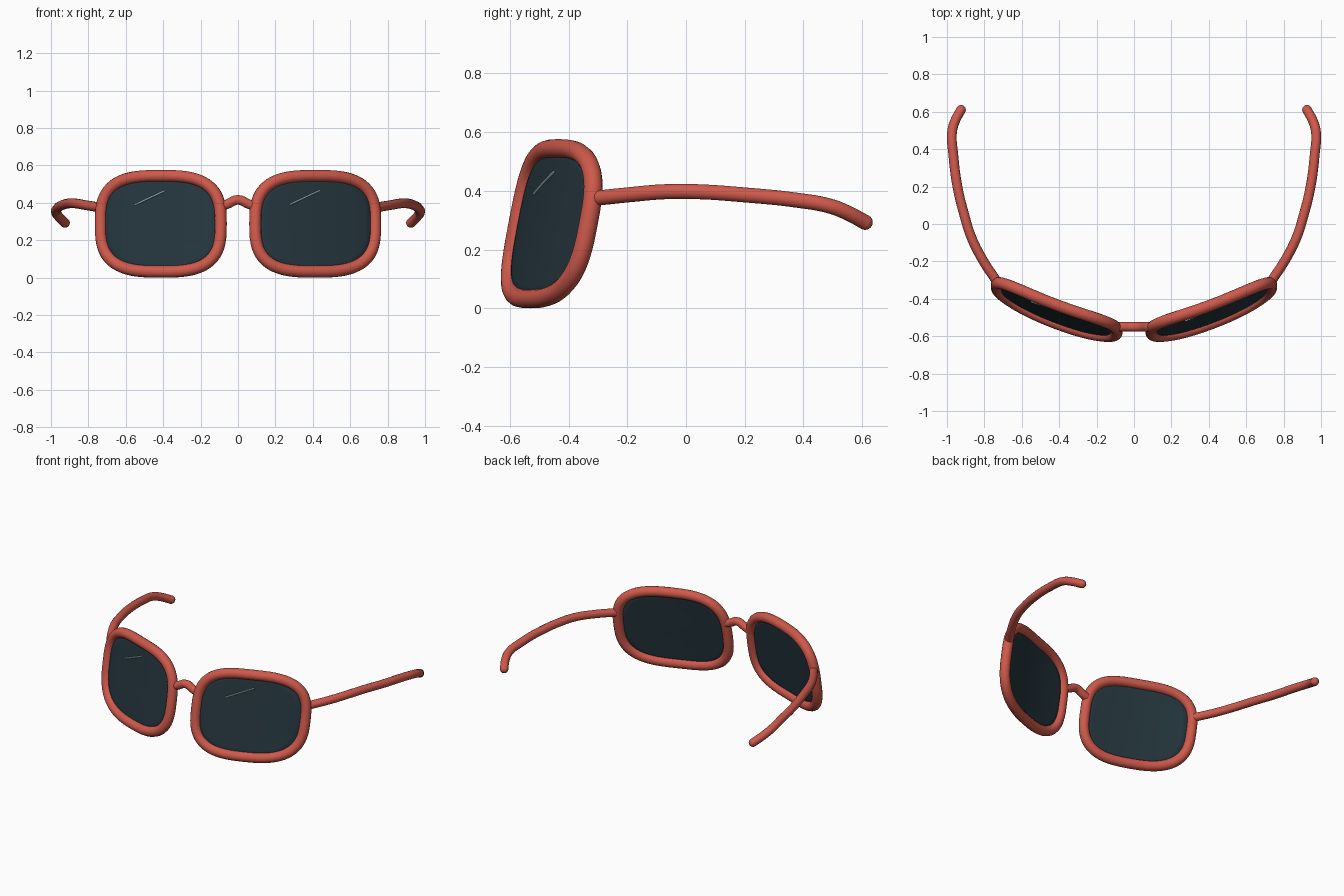
import bpy
import bmesh
from math import sin, cos, tau, copysign

cube = bpy.data.objects.get("Cube")
if cube:
    bpy.data.objects.remove(cube, do_unlink=True)


def material(name, rgb, roughness):
    m = bpy.data.materials.new(name)
    m.use_nodes = True
    m.diffuse_color = (*rgb, 1)
    node = m.node_tree.nodes["Principled BSDF"]
    node.inputs["Base Color"].default_value = (*rgb, 1)
    node.inputs["Roughness"].default_value = roughness
    return m


CORAL = material("coral_frame", (0.62, 0.1, 0.07), 0.5)
DARK = material("dark_lens", (0.018, 0.036, 0.047), 0.4)
PALE = material("pale_glint", (0.32, 0.47, 0.5), 0.5)

HALF_W, HALF_H = 0.321, 0.256   # rim centreline half sizes
RIM_R, ARM_R = 0.032, 0.026     # tube radii


def on_lens(side, u, v, forward=0):
    """Point on the tilted, gently wrapped lens surface; u points outwards."""
    y = -0.483 + 0.375 * u + 0.19 * v + 0.03 * (u / HALF_W) ** 2
    return (side * (0.413 + u), y - forward, 0.288 + v)


def outline(scale, count=72):
    """Soft rounded rectangle as (u, v) pairs."""
    def soft(t):
        return copysign(abs(t) ** (2 / 3), t)
    return [(scale * HALF_W * soft(cos(tau * i / count)),
             scale * HALF_H * soft(sin(tau * i / count))) for i in range(count)]


def tube(name, points, radius, mat, cyclic=False, smooth_path=False):
    curve = bpy.data.curves.new(name, "CURVE")
    curve.dimensions = "3D"
    curve.bevel_depth = radius
    curve.bevel_resolution = 5
    curve.use_fill_caps = True
    curve.resolution_u = 8
    if smooth_path:
        spline = curve.splines.new("BEZIER")
        spline.bezier_points.add(len(points) - 1)
        for bp, p in zip(spline.bezier_points, points):
            bp.co = p
            bp.handle_left_type = bp.handle_right_type = "AUTO"
    else:
        spline = curve.splines.new("POLY")
        spline.points.add(len(points) - 1)
        for sp, p in zip(spline.points, points):
            sp.co = (*p, 1)
    spline.use_cyclic_u = cyclic
    curve.materials.append(mat)
    obj = bpy.data.objects.new(name, curve)
    bpy.context.collection.objects.link(obj)
    bpy.ops.object.select_all(action="DESELECT")
    obj.select_set(True)
    bpy.context.view_layer.objects.active = obj
    bpy.ops.object.convert(target="MESH")
    bpy.ops.object.shade_smooth_by_angle()
    return bpy.context.object


def ball(name, centre, radius, mat):
    bpy.ops.mesh.primitive_uv_sphere_add(segments=20, ring_count=12,
                                         radius=radius, location=centre)
    obj = bpy.context.object
    obj.name = name
    obj.data.materials.append(mat)
    bpy.ops.object.shade_smooth()


def lens(name, side):
    """Concentric rings bridged into a curved sheet, then thickened."""
    bm = bmesh.new()
    centre = bm.verts.new(on_lens(side, 0, 0))
    rings = [[bm.verts.new(on_lens(side, u, v)) for u, v in outline(k / 6)]
             for k in range(1, 7)]
    n = len(rings[0])
    for i in range(n):
        j = (i + 1) % n
        bm.faces.new((centre, rings[0][i], rings[0][j]))
        for a, b in zip(rings, rings[1:]):
            bm.faces.new((a[i], b[i], b[j], a[j]))
    bmesh.ops.recalc_face_normals(bm, faces=bm.faces)
    mesh = bpy.data.meshes.new(name)
    bm.to_mesh(mesh)
    bm.free()
    mesh.materials.append(DARK)
    obj = bpy.data.objects.new(name, mesh)
    bpy.context.collection.objects.link(obj)
    mod = obj.modifiers.new("thickness", "SOLIDIFY")
    mod.thickness = 0.012
    mod.offset = 0
    for p in mesh.polygons:
        p.use_smooth = True


# Temple arm path for the left side, hinge to ear tip
ARM = [(0.735, -0.305, 0.375), (0.81, -0.19, 0.387), (0.87, -0.07, 0.397),
       (0.905, 0.04, 0.397), (0.944, 0.2, 0.386), (0.966, 0.37, 0.369),
       (0.973, 0.49, 0.348), (0.957, 0.55, 0.325), (0.925, 0.61, 0.293)]

for label, side in (("left", 1), ("right", -1)):
    lens(label + "_lens", side)
    tube(label + "_rim", [on_lens(side, u, v) for u, v in outline(1)],
         RIM_R, CORAL, cyclic=True)
    arm = [(side * x, y, z) for x, y, z in ARM]
    tube(label + "_temple", arm, ARM_R, CORAL, smooth_path=True)
    ball(label + "_temple_hinge_end", arm[0], ARM_R, CORAL)
    ball(label + "_temple_tip", arm[-1], ARM_R, CORAL)

    # Glint slants the same way on both lenses
    start, end = (-0.138, 0.022) if side > 0 else (0.137, -0.023)
    streak = [on_lens(side, start + (end - start) * t / 6, 0.102 + 0.075 * t / 6, 0.008)
              for t in range(7)]
    tube(label + "_glint", streak, 0.0048, PALE)

# Arched nose bridge
tube("bridge", [(-0.1, -0.55, 0.378), (-0.06, -0.55, 0.392), (0, -0.55, 0.416),
                (0.06, -0.55, 0.392), (0.1, -0.55, 0.378)],
     ARM_R, CORAL, smooth_path=True)
